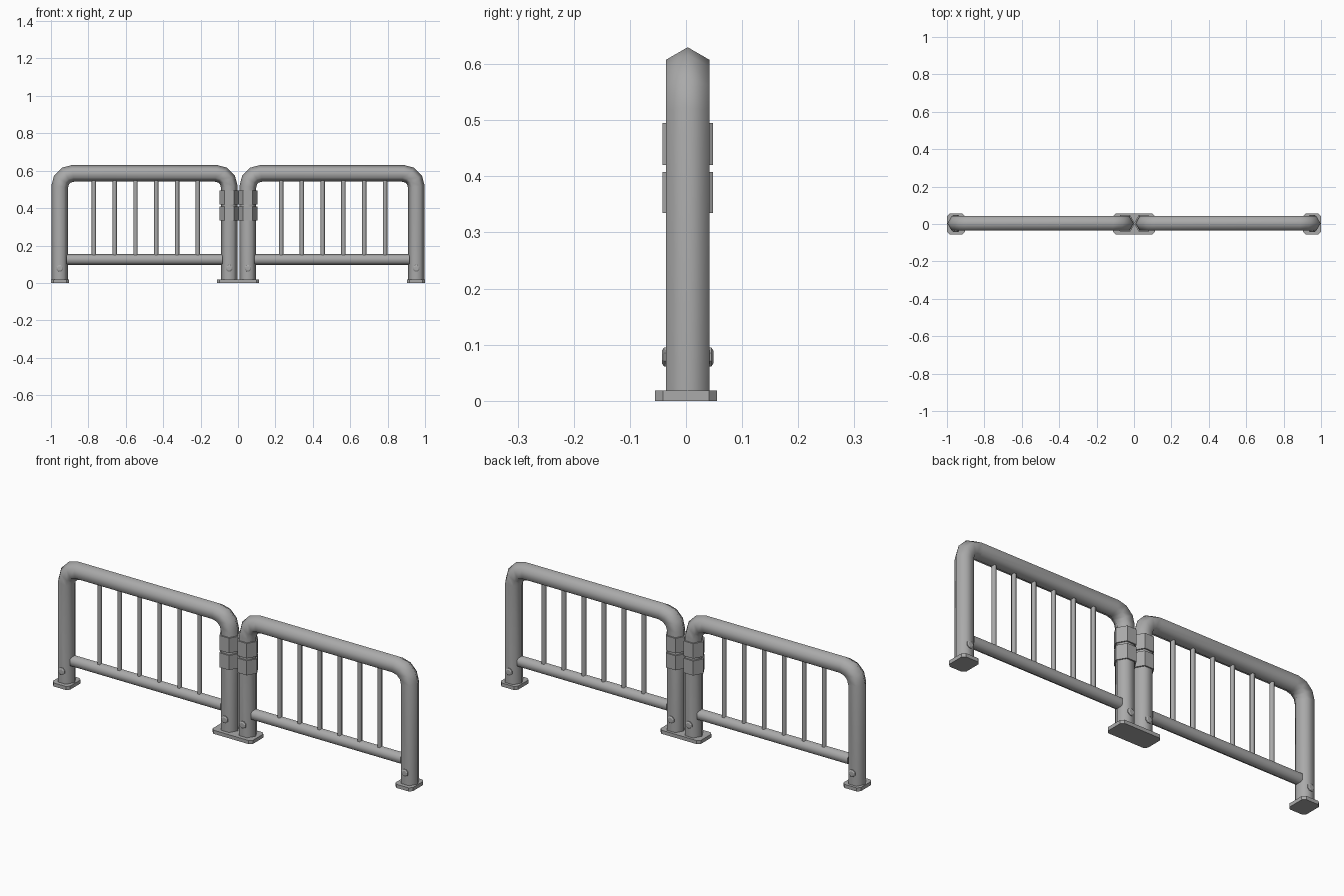
import bpy, bmesh, math
from mathutils import Vector

if "Cube" in bpy.data.objects:
    bpy.data.objects.remove(bpy.data.objects["Cube"])

steel = bpy.data.materials.new("grey steel")
steel.diffuse_color = (0.40, 0.40, 0.40, 1)
steel.use_nodes = True
steel.node_tree.nodes["Principled BSDF"].inputs["Base Color"].default_value = steel.diffuse_color
Y = 0.003          # depth centre of the tubes


def finish(bm, name, smooth):
    bmesh.ops.recalc_face_normals(bm, faces=bm.faces)
    me = bpy.data.meshes.new(name)
    bm.to_mesh(me)
    bm.free()
    me.materials.append(steel)
    ob = bpy.data.objects.new(name, me)
    bpy.context.collection.objects.link(ob)
    if smooth:
        bpy.ops.object.select_all(action='DESELECT')
        ob.select_set(True)
        bpy.context.view_layer.objects.active = ob
        bpy.ops.object.shade_smooth_by_angle(angle=math.radians(65))
    return ob


def tube(name, path, r, y=Y, smooth=True):
    """Six-sided tube swept along (x, z) points with mitred joints."""
    bm = bmesh.new()
    pts = [Vector(p) for p in path]
    rings = []
    for i, p in enumerate(pts):
        a = (p - pts[i - 1]).normalized() if i else (pts[1] - p).normalized()
        b = (pts[i + 1] - p).normalized() if i < len(pts) - 1 else a
        t = (a + b).normalized()
        n = Vector((-t.y, t.x)) / t.dot(a)
        ring = []
        for k in range(6):
            ang = k * math.pi / 3
            q = p + n * r * math.cos(ang)
            ring.append(bm.verts.new((q.x, y + r * math.sin(ang), q.y)))
        rings.append(ring)
    for r0, r1 in zip(rings, rings[1:]):
        for k in range(6):
            bm.faces.new((r0[k], r0[(k + 1) % 6], r1[(k + 1) % 6], r1[k]))
    bm.faces.new(rings[0])
    bm.faces.new(rings[-1])
    return finish(bm, name, smooth)


def plate(name, x0, x1, hy=0.055, h=0.018, c=0.014):
    """Foot plate with cut corners."""
    bm = bmesh.new()
    outline = [(x0 + c, -hy), (x1 - c, -hy), (x1, -hy + c), (x1, hy - c),
               (x1 - c, hy), (x0 + c, hy), (x0, hy - c), (x0, -hy + c)]
    f = bm.faces.new([bm.verts.new((x, y, 0)) for x, y in outline])
    ext = bmesh.ops.extrude_face_region(bm, geom=[f])["geom"]
    bmesh.ops.translate(bm, vec=(0, 0, h),
                        verts=[v for v in ext if isinstance(v, bmesh.types.BMVert)])
    return finish(bm, name, False)


def bolt(name, x, side):
    """Low bolt head on the front or back of a post."""
    bm = bmesh.new()
    y0, y1 = Y + side * 0.034, Y + side * 0.046
    rings = []
    for y, r in ((y0, 0.0185), (Y + side * 0.042, 0.0185), (y1, 0.012)):
        rings.append([bm.verts.new((x + r * math.cos(k * math.pi / 4 + math.pi / 8), y,
                                    0.078 + r * math.sin(k * math.pi / 4 + math.pi / 8)))
                      for k in range(8)])
    for a, b in zip(rings, rings[1:]):
        for k in range(8):
            bm.faces.new((a[k], a[(k + 1) % 8], b[(k + 1) % 8], b[k]))
    bm.faces.new(rings[0])
    bm.faces.new(rings[-1])
    finish(bm, name, False)


def barrier(label, xl, xr, first_bar):
    # bent hoop: two posts and the top rail
    top, R = 0.5855, 0.07
    arc = [math.radians(a) for a in (0, 30, 60, 90)]
    left = [(xl + R - R * math.cos(a), top - R + R * math.sin(a)) for a in arc]
    right = [(xr - R + R * math.cos(a), top - R + R * math.sin(a)) for a in reversed(arc)]
    tube(label + "_hoop", [(xl, 0.012)] + left + right + [(xr, 0.012)], 0.0445)
    # lower rail and upright bars
    tube(label + "_lower_rail", [(xl + 0.035, 0.125), (xr - 0.035, 0.125)], 0.030)
    for i in range(6):
        x = first_bar + i * 0.111
        tube(f"{label}_bar_{i + 1}", [(x, 0.12), (x, 0.56)], 0.012)
    # bolts on both sides of each post
    for end, x in (("left", xl), ("right", xr)):
        for side in (-1, 1):
            bolt(f"{label}_{end}_bolt_{'front' if side < 0 else 'back'}", x, side)


barrier("left", -0.953, -0.047, -0.77)
barrier("right", 0.053, 0.953, 0.231)

# clamp sleeves joining the two middle posts
for name, x in (("left", -0.047), ("right", 0.052)):
    tube(name + "_lower_sleeve", [(x, 0.335), (x, 0.408)], 0.052, smooth=False)
    tube(name + "_upper_sleeve", [(x, 0.420), (x, 0.495)], 0.052, smooth=False)

# foot plates
plate("left_foot_plate", -1.0, -0.904)
plate("middle_foot_plate", -0.112, 0.112)
plate("right_foot_plate", 0.904, 1.0)
